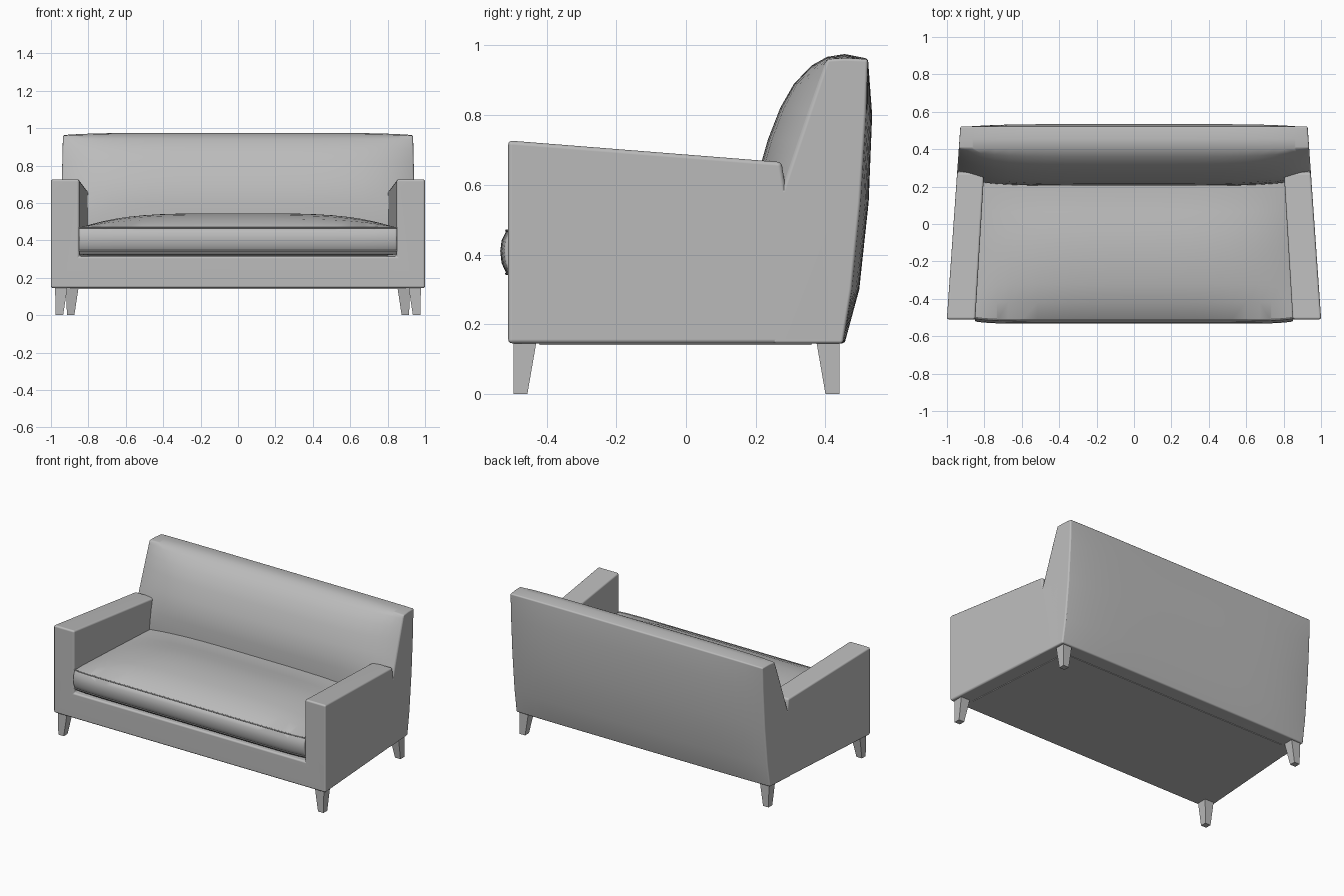
import bpy, bmesh, math
from mathutils import Vector

cube = bpy.data.objects.get("Cube")
if cube:
    bpy.data.objects.remove(cube, do_unlink=True)

GREY = (0.5, 0.5, 0.5, 1)
fabric = bpy.data.materials.new("light grey")
fabric.use_nodes = True
fabric.diffuse_color = GREY
fabric.node_tree.nodes["Principled BSDF"].inputs["Base Color"].default_value = GREY


def loft(name, sections, bevel=0.0, limit=35):
    """Skin closed loops of points, cap both ends and round the hard edges."""
    bm = bmesh.new()
    rings = [[bm.verts.new(p) for p in ring] for ring in sections]
    n = len(rings[0])
    for a, b in zip(rings, rings[1:]):
        for i in range(n):
            j = (i + 1) % n
            bm.faces.new((a[i], a[j], b[j], b[i]))
    bm.faces.new(rings[0][::-1])
    bm.faces.new(rings[-1])
    bmesh.ops.recalc_face_normals(bm, faces=bm.faces)
    if bevel:
        hard = [e for e in bm.edges if e.calc_face_angle(0) > math.radians(limit)]
        bmesh.ops.bevel(bm, geom=hard, offset=bevel, segments=3, profile=0.5,
                        affect='EDGES', clamp_overlap=True)
    mesh = bpy.data.meshes.new(name)
    bm.to_mesh(mesh)
    bm.free()
    mesh.materials.append(fabric)
    mesh.shade_smooth()
    mesh.set_sharp_from_angle(angle=math.radians(40))
    obj = bpy.data.objects.new(name, mesh)
    bpy.context.collection.objects.link(obj)
    obj.modifiers.new("even_shading", 'WEIGHTED_NORMAL').keep_sharp = True
    return obj


def outer(y):
    return 1.0 - 0.07 * (y + 0.5)


def inner(y):
    return 0.848 - 0.06 * (y + 0.5)


def spread(count):
    """Positions from -1 to 1, closer together near the ends."""
    return [math.sin(math.pi / 2 * (2 * k / count - 1)) for k in range(count + 1)]


# Arms and base: one U-shaped section, narrowing and dropping towards the back
FLOOR, SEAT = 0.145, 0.315
frame = []
for y, top in [(-0.51, 0.727), (0.274, 0.665), (0.286, 0.59), (0.42, 0.585)]:
    o, i = outer(y), inner(y)
    half = [(o, FLOOR), (o, top), (i, top), (i, SEAT)]
    loop = half + [(-x, z) for x, z in reversed(half)]
    frame.append([(x, y, z) for x, z in loop])
loft("arms_and_base", frame, 0.012)

# Backrest: (end y, middle y, end z, middle z), padded towards the middle
profile = [(0.25, 0.25, FLOOR, FLOOR), (0.25, 0.205, 0.3, 0.3)]
for mid_y, z in [(0.205, 0.5), (0.207, 0.59), (0.215, 0.66), (0.235, 0.73),
                 (0.27, 0.82), (0.31, 0.89), (0.36, 0.942)]:
    profile.append((0.405 - 0.338 * (0.96 - z), mid_y, z, z))
profile += [(0.405, 0.405, 0.96, 0.967), (0.455, 0.455, 0.963, 0.975),
            (0.522, 0.522, 0.96, 0.962), (0.516, 0.534, 0.8, 0.8),
            (0.500, 0.524, 0.55, 0.55), (0.475, 0.497, 0.3, 0.3),
            (0.450, 0.455, FLOOR, FLOOR)]
back = []
for u in spread(24):
    f = 1 - abs(u) ** 6
    ring = []
    for ey, my, ez, mz in profile:
        y = ey + (my - ey) * f
        ring.append((u * outer(y), y, ez + (mz - ez) * f))
    back.append(ring)
loft("backrest", back, 0.012, 42)

# Seat cushion: rounded front, crowned top
front = [(-0.495, 0.325), (-0.515, 0.345), (-0.529, 0.375), (-0.533, 0.41),
         (-0.529, 0.44), (-0.515, 0.468)]
seams = {1: [], 5: []}
cushion = []
for u in spread(24):
    f = 1 - u ** 4
    edge = 0.012 * abs(u) ** 12
    ring = [(u * 0.85, y + edge, z) for y, z in front]
    for k in range(1, 9):
        t = k / 8
        y = -0.515 + 0.775 * t
        crown = 0.075 * f * math.sin(math.pi * min(t * 1.1, 0.9)) ** 0.6
        ring.append((u * (inner(y) + 0.004), y, 0.47 + crown))
    ring.append((u * inner(0.26), 0.26, 0.32))
    cushion.append(ring)
    for k in seams:
        seams[k].append(ring[k])
loft("seat_cushion", cushion, 0.008, 50)

# Piping along the front seams of the cushion
for k, label in [(1, "lower"), (5, "upper")]:
    tube = []
    for p in seams[k]:
        tube.append([Vector(p) + 0.004 * Vector((0, math.cos(a), math.sin(a)))
                     for a in [math.tau * s / 8 for s in range(8)]])
    loft(label + "_cushion_piping", tube)

# Dust cover under the base
cover = [[(s * (outer(y) - 0.1), y, z) for s, y in
          [(-1, -0.42), (1, -0.42), (1, 0.36), (-1, 0.36)]] for z in (0.141, 0.15)]
loft("dust_cover", cover)

# Tapered legs: straight on the outer sides, sloping on the inner sides
for side, side_name in [(1, "left"), (-1, "right")]:
    for end, x, y, end_name in [(1, 0.978, -0.495, "front"), (-1, 0.918, 0.44, "back")]:
        rings = []
        for z, w, inset in [(0, 0.04, 0.003), (0.15, 0.066, 0)]:
            rings.append([(side * (x - inset - a * w), y + end * b * w, z)
                          for a, b in [(0, 0), (1, 0), (1, 1), (0, 1)]])
        loft(end_name + "_" + side_name + "_leg", rings)
